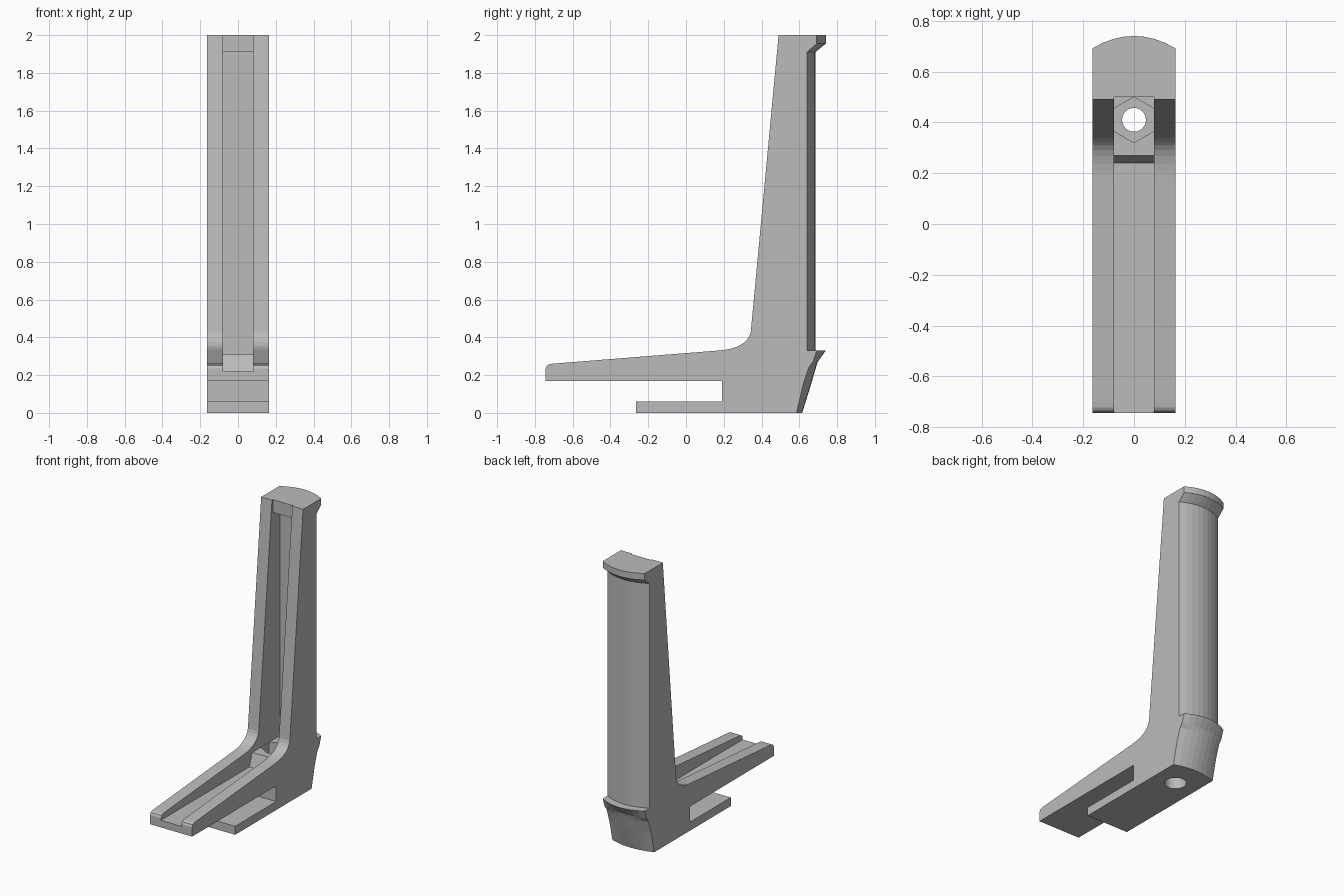
import bpy, bmesh, math

if "Cube" in bpy.data.objects:
    bpy.data.objects.remove(bpy.data.objects["Cube"])

HALF = 0.163      # half width of the stand
SEG = 8           # facets across the curved back


def loft(name, rings):
    """Solid made by joining equal-sized rings of points and capping both ends."""
    bm = bmesh.new()
    rows = [[bm.verts.new(p) for p in ring] for ring in rings]
    n = len(rows[0])
    for a, b in zip(rows, rows[1:]):
        for i in range(n):
            j = (i + 1) % n
            bm.faces.new((a[i], a[j], b[j], b[i]))
    bm.faces.new(rows[0])
    bm.faces.new(rows[-1])
    bmesh.ops.recalc_face_normals(bm, faces=bm.faces[:])
    mesh = bpy.data.meshes.new(name)
    bm.to_mesh(mesh)
    bm.free()
    ob = bpy.data.objects.new(name, mesh)
    bpy.context.collection.objects.link(ob)
    return ob


def side_extrude(name, profile, half):
    """Extrude a (y, z) profile sideways."""
    return loft(name, [[(x, y, z) for y, z in profile] for x in (-half, half)])


def prism(name, radius, sides, z0, z1, y=0.41):
    """Upright prism with a corner pointing along y."""
    ang = [math.pi / 2 + 2 * math.pi * i / sides for i in range(sides)]
    return loft(name, [[(radius * math.cos(a), y + radius * math.sin(a), z) for a in ang]
                       for z in (z0, z1)])


def cut(target, tool, operation):
    tool.hide_render = True
    mod = target.modifiers.new(tool.name, 'BOOLEAN')
    mod.operation = operation
    mod.solver = 'EXACT'
    mod.object = tool
    bpy.context.view_layer.objects.active = target
    bpy.ops.object.modifier_apply(modifier=mod.name)
    bpy.data.objects.remove(tool, do_unlink=True)


# Envelope with the curved back: (z, y at the sides, y in the middle)
levels = [(0, 0.585, 0.615), (0.15, 0.62, 0.662), (0.24, 0.65, 0.688),
          (0.27, 0.672, 0.697), (0.33, 0.692, 0.74), (0.331, 0.64, 0.685),
          (1.91, 0.64, 0.685), (1.955, 0.692, 0.74), (2.0, 0.692, 0.74)]
rings = []
for z, side, mid in levels:
    ring = [(-HALF, -1, z), (HALF, -1, z)]
    for i in range(SEG + 1):
        t = 1 - 2 * i / SEG
        ring.append((HALF * t, side + (mid - side) * (1 - t * t), z))
    rings.append(ring)
stand = loft("l_shaped_stand", rings)

# Side outline: clamp slot, foot, fillet and leaning upright
p0, p1, p2 = (0.17, 0.33), (0.325, 0.341), (0.343, 0.43)
fillet = []
for i in range(9):
    t = i / 8
    fillet.append(tuple((1 - t) ** 2 * a + 2 * t * (1 - t) * b + t * t * c
                        for a, b, c in zip(p0, p1, p2)))
outline = [(-0.265, -0.1), (-0.265, 0.06), (0.19, 0.06), (0.19, 0.17),
           (-0.743, 0.17), (-0.743, 0.235), (-0.736, 0.25), (-0.722, 0.258),
           (-0.70, 0.261)] + fillet + [(0.4995, 2.1), (1, 2.1), (1, -0.1)]
cut(stand, side_extrude("outline", outline, 0.3), 'INTERSECT')

# Channel along the foot and up the front
channel = [(-1, 0.22), (0.24, 0.22), (0.27, 0.31), (0.58, 0.31), (0.58, 1.91),
           (0.50, 1.91), (0.50, 2.1), (-1, 2.1)]
cut(stand, side_extrude("channel", channel, 0.079), 'DIFFERENCE')

# Nut recess, bolt hole and counterbore underneath
cut(stand, prism("nut_recess", 0.09, 6, 0.2, 0.4), 'DIFFERENCE')
cut(stand, prism("bolt_hole", 0.047, 24, -0.1, 0.3), 'DIFFERENCE')
cut(stand, prism("counterbore", 0.07, 24, -0.1, 0.08), 'DIFFERENCE')

# Single plain grey
grey = bpy.data.materials.new("plain grey")
grey.diffuse_color = (0.5, 0.5, 0.5, 1)
grey.use_nodes = True
grey.node_tree.nodes["Principled BSDF"].inputs["Base Color"].default_value = grey.diffuse_color
stand.data.materials.clear()
stand.data.materials.append(grey)
for f in stand.data.polygons:
    f.material_index = 0
    f.use_smooth = False
